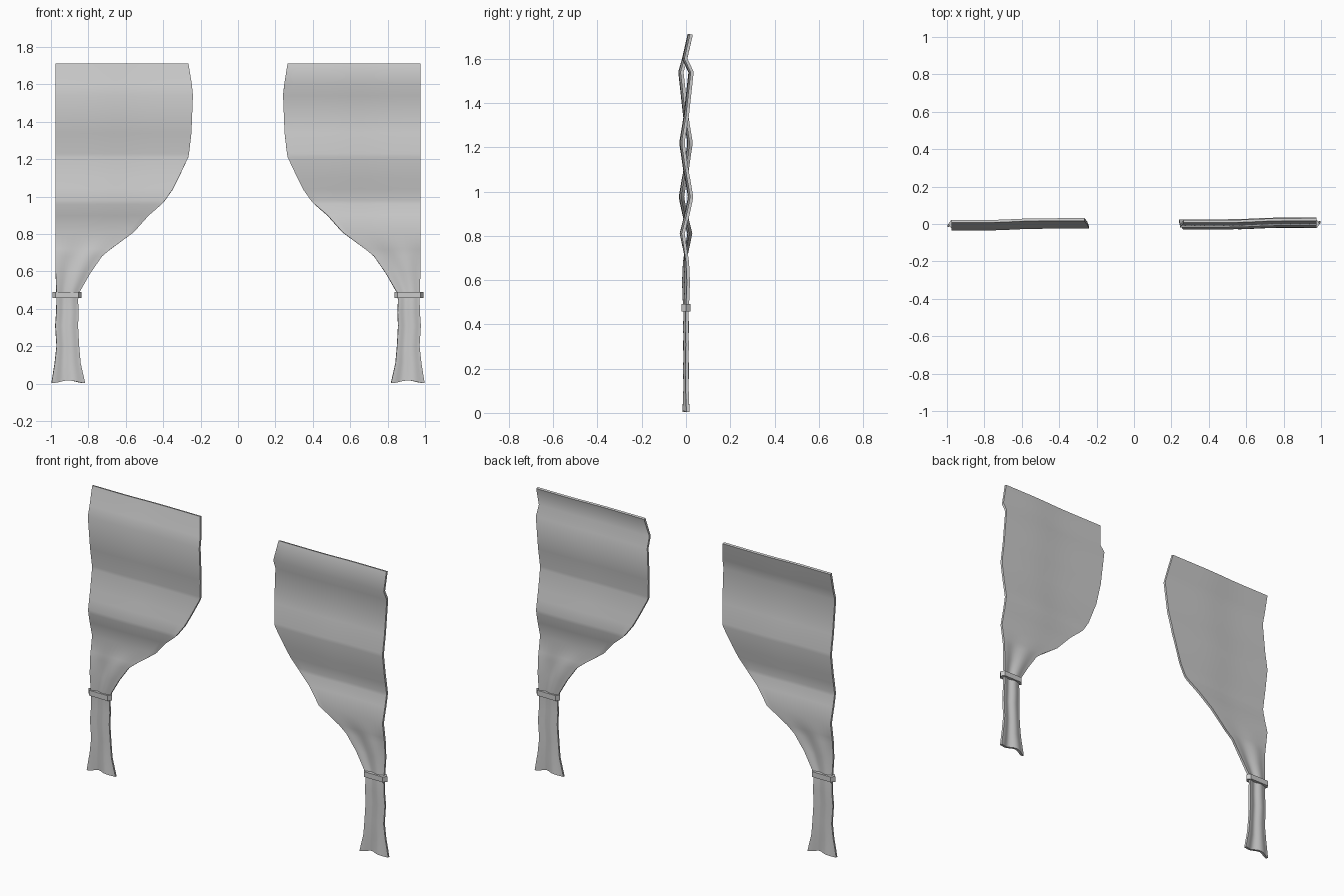
import bpy, bmesh, math

if "Cube" in bpy.data.objects:
    bpy.data.objects.remove(bpy.data.objects["Cube"])

COLS = 14
# z, outer |x|, inner |x|, billow depth (of the left panel)
ROWS = [(1.71, .975, .265, .019), (1.60, .975, .247, -.006), (1.54, .975, .241, -.023),
        (1.34, .975, .249, -.001), (1.23, .975, .262, .017), (1.21, .975, .266, .017),
        (1.10, .975, .318, .001), (1.04, .975, .348, -.010), (.98, .975, .39, -.020),
        (.96, .975, .408, -.018), (.90, .975, .478, -.005), (.81, .975, .558, .018),
        (.72, .975, .68, .004), (.68, .975, .728, -.002), (.59, .975, .79, -.006),
        (.49, .971, .848, -.002), (.45, .970, .856, 0), (.38, .972, .853, .001),
        (.31, .977, .856, -.001), (.20, .970, .850, .001), (.11, .980, .842, 0),
        (.003, .997, .818, 0)]


def finish(name, bm):
    bmesh.ops.recalc_face_normals(bm, faces=bm.faces)
    me = bpy.data.meshes.new(name)
    bm.to_mesh(me)
    bm.free()
    ob = bpy.data.objects.new(name, me)
    bpy.context.collection.objects.link(ob)
    bpy.ops.object.select_all(action='DESELECT')
    bpy.context.view_layer.objects.active = ob
    ob.select_set(True)
    return ob


def curtain(name, side):
    # thin billowing sheet, gathered to the outer edge
    bm = bmesh.new()
    grid = []
    for i, (z, xo, xi, y) in enumerate(ROWS):
        # both panels lean back at the top; the waves below are opposed
        flip = -side if i > 1 else 1
        row = []
        for c in range(COLS + 1):
            t = c / COLS
            x = side * (xo + (xi - xo) * t)
            if z > .7:
                # sideways sweep of the cloth, same direction on both panels
                ripple = .005 * math.tanh((x - side * .65) * 10)
            else:
                ripple = -.005 * flip * math.cos(t * math.tau * 1.5)
            yy, zz = y * flip + ripple, z
            if z < .05:
                zz += .014 * math.sin(t * math.pi) ** 2
                yy *= 1.8
            row.append(bm.verts.new((x, yy, zz)))
        grid.append(row)
    for a, b in zip(grid, grid[1:]):
        for c in range(COLS):
            bm.faces.new((a[c], a[c + 1], b[c + 1], b[c]))
    ob = finish(name, bm)
    mod = ob.modifiers.new("cloth_thickness", 'SOLIDIFY')
    mod.thickness = .014
    mod.offset = 0
    bpy.ops.object.modifier_apply(modifier=mod.name)
    bpy.ops.object.shade_smooth_by_angle(angle=math.radians(58))


def tie_band(name, side):
    # flat band with pointed ends, wrapped round the gather
    outline = [(-.078, 0), (-.062, -.021), (.062, -.021),
               (.078, 0), (.062, .021), (-.062, .021)]
    bm = bmesh.new()
    face = bm.faces.new([bm.verts.new((side * .915 + x, y, .459)) for x, y in outline])
    ext = bmesh.ops.extrude_face_region(bm, geom=[face])
    for v in ext['geom']:
        if isinstance(v, bmesh.types.BMVert):
            v.co.z += .032
    finish(name, bm)


for label, side in (("left", -1), ("right", 1)):
    curtain(label + "_curtain", side)
    tie_band(label + "_tie_band", side)
